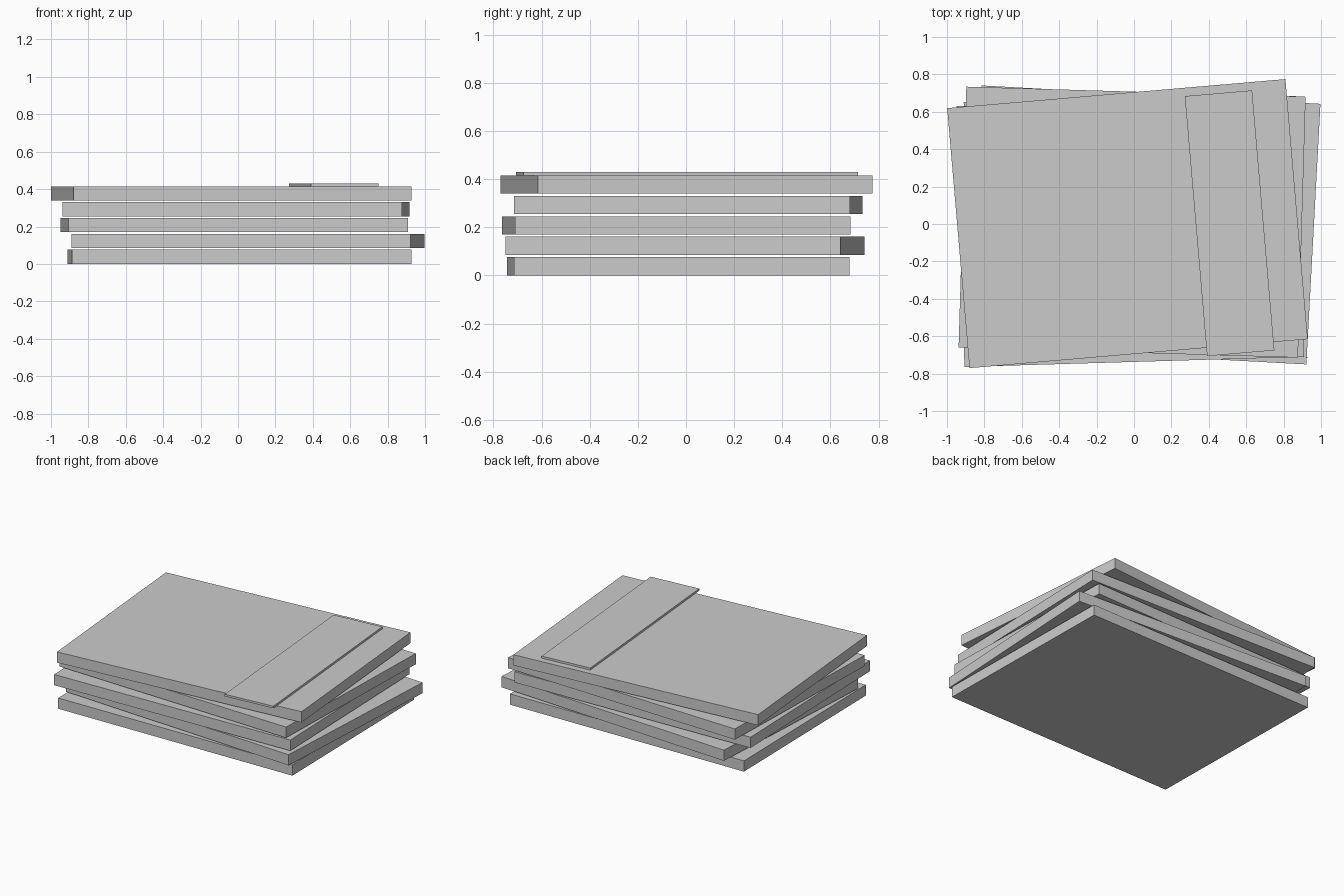
import bpy
from math import radians

cube = bpy.data.objects.get("Cube")
if cube:
    bpy.data.objects.remove(cube, do_unlink=True)

grey = bpy.data.materials.new("plain grey")
grey.use_nodes = True
colour = (0.6, 0.6, 0.6, 1)
grey.diffuse_color = colour
grey.node_tree.nodes["Principled BSDF"].inputs["Base Color"].default_value = colour

WIDTH, DEPTH, THICK, PITCH = 1.815, 1.395, 0.076, 0.0848


def slab(name, size, centre, angle):
    """A flat box, turned about the vertical axis."""
    bpy.ops.mesh.primitive_cube_add(size=1, location=centre, rotation=(0, 0, radians(angle)))
    obj = bpy.context.object
    obj.name = name
    obj.scale = size
    bpy.ops.object.transform_apply(location=False, rotation=False, scale=True)
    obj.data.materials.append(grey)
    return obj


# Loosely stacked boards, bottom to top: centre x, centre y, turn
boards = [
    (0.008, -0.032, 0.9),
    (0.053, -0.005, -3.1),
    (-0.02, -0.04, 1.7),
    (-0.01, 0.01, -1.7),
    (-0.035, 0.002, 4.9),
]
for i, (x, y, turn) in enumerate(boards):
    slab(f"board_{i + 1}", (WIDTH, DEPTH, THICK), (x, y, THICK / 2 + i * PITCH), turn)

# Thin strip lying across the top board
top = 4 * PITCH + THICK
slab("top_strip", (0.361, DEPTH, 0.015), (0.511, 0.004, top + 0.0075), 4.9)
